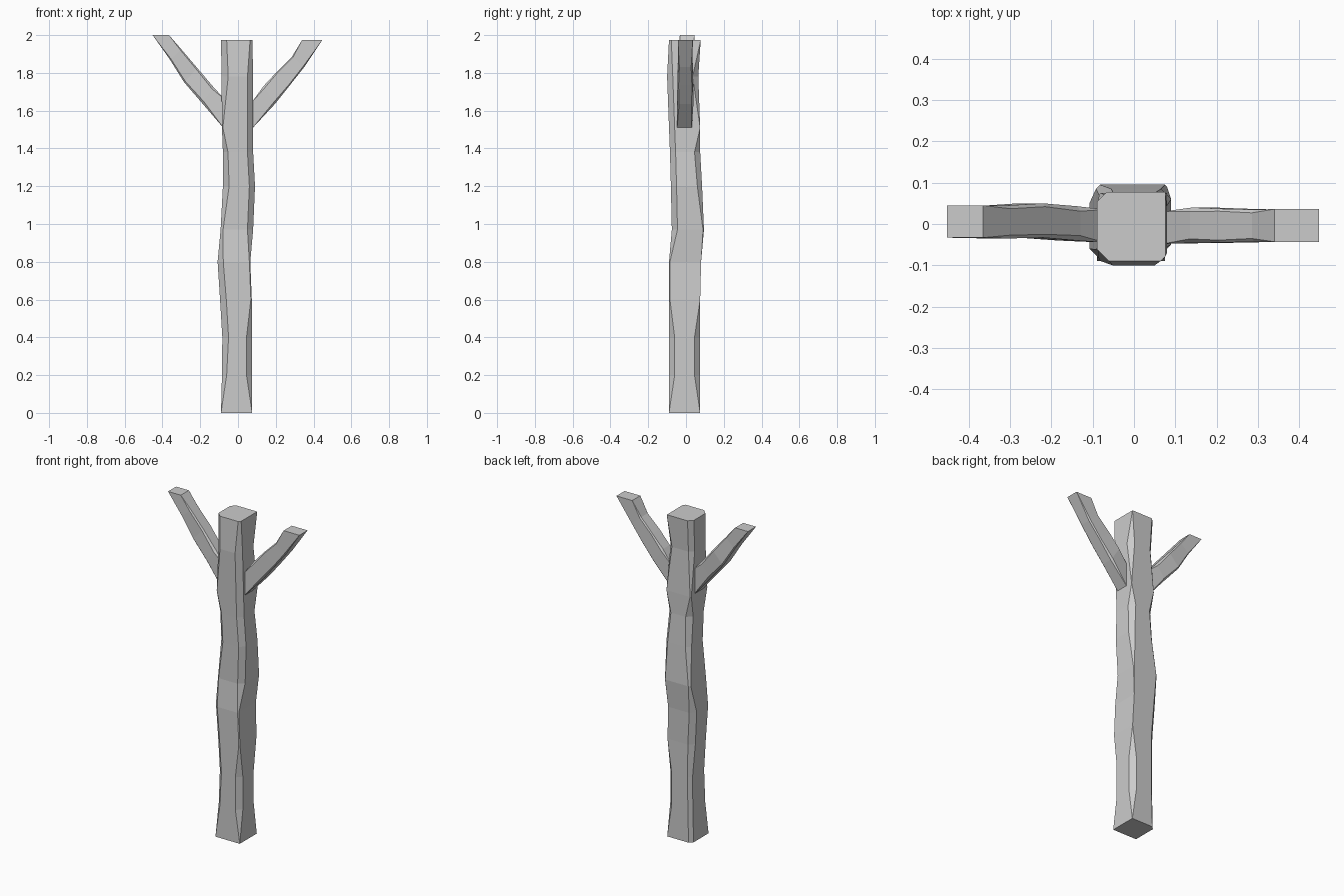
import bpy, bmesh


def loft(name, rings):
    """Skin equal-length rings of points and cap both ends, flat shaded."""
    bm = bmesh.new()
    vs = [[bm.verts.new(p) for p in r] for r in rings]
    n = len(vs[0])
    for a, b in zip(vs, vs[1:]):
        for i in range(n):
            j = (i + 1) % n
            bm.faces.new((a[i], a[j], b[j], b[i]))
    bm.faces.new(vs[0][::-1])
    bm.faces.new(vs[-1])
    bmesh.ops.remove_doubles(bm, verts=bm.verts, dist=0.0005)
    bmesh.ops.recalc_face_normals(bm, faces=bm.faces)
    me = bpy.data.meshes.new(name)
    bm.to_mesh(me)
    bm.free()
    ob = bpy.data.objects.new(name, me)
    bpy.context.collection.objects.link(ob)
    return ob


def trunk_ring(z, x0, x1, y0, y1, fl, fr, br, bl):
    """Rectangle with its four corners chamfered by different amounts."""
    return [(x0 + fl, y0, z), (x1 - fr, y0, z), (x1, y0 + fr, z), (x1, y1 - br, z),
            (x1 - br, y1, z), (x0 + bl, y1, z), (x0, y1 - bl, z), (x0, y0 + fl, z)]


# Trunk: z, x range, y range, chamfers front-left, front-right, back-right, back-left
trunk = [
    (0.00, -.09, .075, -.09, .075, 0, 0, 0, .02),
    (0.20, -.085, .075, -.09, .075, .025, .03, .03, .02),
    (0.40, -.083, .075, -.09, .075, .033, .03, .03, .02),
    (0.60, -.095, .073, -.09, .075, .033, .005, 0, .03),
    (0.80, -.108, .065, -.09, .08, .03, .005, 0, .03),
    (0.97, -.092, .08, -.075, .095, .013, .03, .005, .01),
    (1.20, -.08, .09, -.08, .085, .033, .03, .025, .025),
    (1.38, -.08, .08, -.085, .075, .027, .03, .03, .03),
    (1.51, -.085, .08, -.09, .075, .005, .03, 0, .005),
    (1.78, -.087, .08, -.1, .065, .035, .03, .03, .025),
    (1.975, -.09, .076, -.09, .078, .03, .012, 0, .025),
]
loft("trunk", [trunk_ring(*r) for r in trunk])


def branch(name, sections):
    """Sections: lower (x, z), upper (x, z), y range, small corner chamfer."""
    rings = []
    for lx, lz, ux, uz, y0, y1, c in sections:
        def at(t, y):
            return (lx + (ux - lx) * t, y, lz + (uz - lz) * t)
        k = c / 0.1
        rings.append([at(0, y0 + c), at(0, y1 - c), at(k, y1), at(1 - k, y1),
                      at(1, y1 - c), at(1, y0 + c), at(1 - k, y0), at(k, y0)])
    loft(name, rings)


# Left branch
branch("left_branch", [
    (-.07, 1.50, -.07, 1.66, -.045, .035, 0),
    (-.19, 1.64, -.13, 1.725, -.04, .043, .012),
    (-.285, 1.75, -.215, 1.825, -.033, .05, .008),
    (-.36, 1.87, -.30, 1.925, -.035, .045, .008),
    (-.452, 2.0, -.365, 2.0, -.033, .045, 0),
])

# Right branch
branch("right_branch", [
    (.07, 1.50, .07, 1.64, -.048, .03, 0),
    (.195, 1.635, .135, 1.73, -.046, .04, .01),
    (.275, 1.735, .205, 1.805, -.045, .037, .006),
    (.35, 1.83, .285, 1.885, -.043, .035, .008),
    (.447, 1.975, .34, 1.975, -.043, .036, 0),
])
